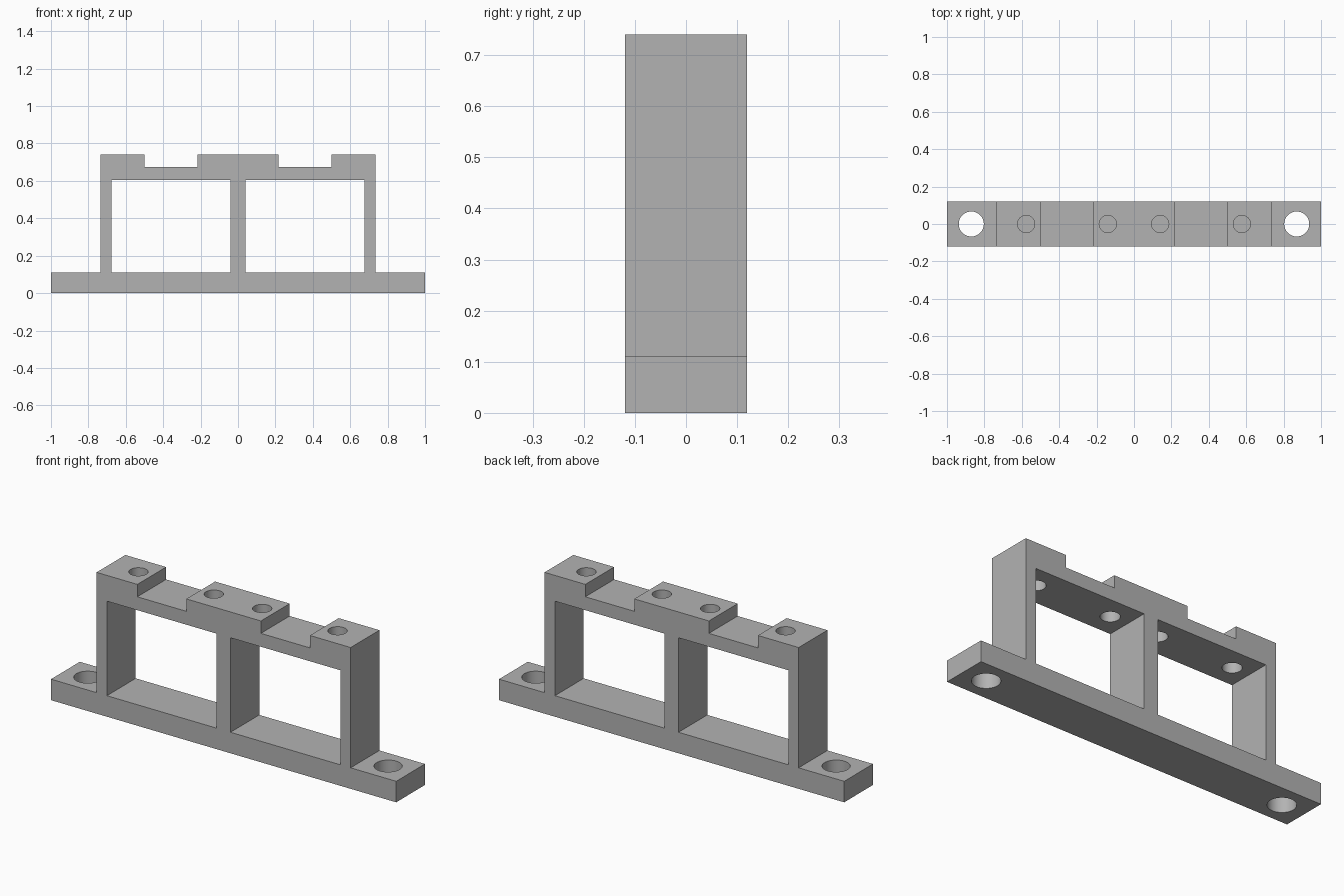
import bpy
import bmesh

cube = bpy.data.objects.get("Cube")
if cube:
    bpy.data.objects.remove(cube, do_unlink=True)

DEPTH = 0.238
BASE_TOP, BAR_BOTTOM, NOTCH_Z, TOP = 0.11, 0.605, 0.675, 0.74

grey = bpy.data.materials.new("plain grey")
grey.use_nodes = True
colour = (0.45, 0.45, 0.45, 1)
grey.diffuse_color = colour
grey.node_tree.nodes["Principled BSDF"].inputs["Base Color"].default_value = colour


def make_object(name, bm):
    bmesh.ops.recalc_face_normals(bm, faces=bm.faces)
    mesh = bpy.data.meshes.new(name)
    bm.to_mesh(mesh)
    bm.free()
    mesh.materials.append(grey)
    obj = bpy.data.objects.new(name, mesh)
    bpy.context.collection.objects.link(obj)
    return obj


def extrude_profile(name, points, depth):
    """Extrude an x-z outline along y, centred on y = 0."""
    bm = bmesh.new()
    face = bm.faces.new([bm.verts.new((x, -depth / 2, z)) for x, z in points])
    result = bmesh.ops.extrude_face_region(bm, geom=[face])
    verts = [v for v in result["geom"] if isinstance(v, bmesh.types.BMVert)]
    bmesh.ops.translate(bm, verts=verts, vec=(0, depth, 0))
    return make_object(name, bm)


def drill(name, x, z_low, z_high, radius):
    """Vertical cylinder used to cut a round hole."""
    bm = bmesh.new()
    bmesh.ops.create_cone(bm, cap_ends=True, segments=48, radius1=radius,
                          radius2=radius, depth=z_high - z_low)
    bmesh.ops.translate(bm, verts=bm.verts, vec=(x, 0, (z_low + z_high) / 2))
    return make_object(name, bm)


# Symmetric silhouette: base flange, upright walls and notched top bar
right_half = [(1, 0), (1, BASE_TOP), (0.736, BASE_TOP), (0.736, TOP),
              (0.5, TOP), (0.5, NOTCH_Z), (0.216, NOTCH_Z), (0.216, TOP)]
outline = right_half + [(-x, z) for x, z in reversed(right_half)]
frame = extrude_profile("bracket_frame", outline, DEPTH)

# Windows, bar holes and base mounting holes, mirrored left and right
cutters = []
for side, label in ((1, "left"), (-1, "right")):
    inner, outer = side * 0.04, side * 0.676
    window = [(inner, BASE_TOP), (outer, BASE_TOP),
              (outer, BAR_BOTTOM), (inner, BAR_BOTTOM)]
    cutters.append(extrude_profile(label + "_window_cutter", window, DEPTH * 2))
    for x in (0.14, 0.577):
        cutters.append(drill(label + "_bar_hole_cutter", side * x, 0.5, 0.9, 0.046))
    cutters.append(drill(label + "_mount_hole_cutter", side * 0.87, -0.1, 0.3, 0.067))

bpy.ops.object.select_all(action="DESELECT")
frame.select_set(True)
bpy.context.view_layer.objects.active = frame
for cutter in cutters:
    cut = frame.modifiers.new(cutter.name, "BOOLEAN")
    cut.operation = "DIFFERENCE"
    cut.solver = "EXACT"
    cut.object = cutter
    bpy.ops.object.modifier_apply(modifier=cut.name)
    bpy.data.objects.remove(cutter, do_unlink=True)

# Smooth hole walls, crisp machined edges
bpy.ops.object.shade_smooth_by_angle(angle=0.52)
